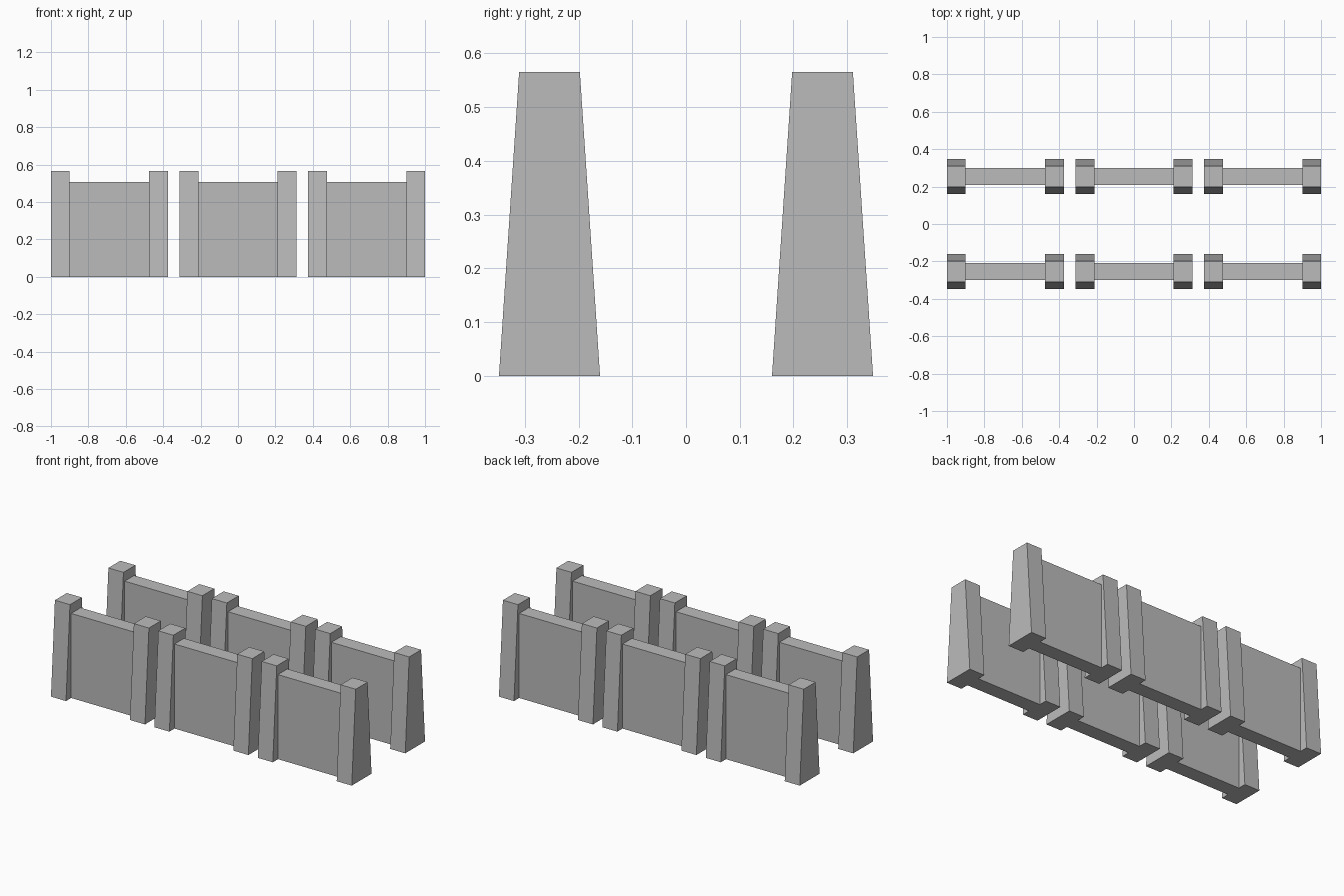
import bpy
import bmesh

if "Cube" in bpy.data.objects:
    bpy.data.objects.remove(bpy.data.objects["Cube"], do_unlink=True)

# One plain stone colour
stone = bpy.data.materials.new("grey stone")
stone.use_nodes = True
colour = (0.5, 0.5, 0.5, 1)
stone.diffuse_color = colour
stone.node_tree.nodes["Principled BSDF"].inputs["Base Color"].default_value = colour

ROW_Y = 0.254
SECTION_X = 0.6875
POST_X = 0.2625
POST_WIDTH = 0.1
POST_HEIGHT = 0.565
POST_DEPTH = 0.188
POST_TOP_DEPTH = 0.113
WALL_HEIGHT = 0.508
WALL_DEPTH = 0.09


def block(name, x, y, width, depth, height, top_depth):
    """Box standing on the ground, tapered front to back towards its top."""
    bm = bmesh.new()
    bmesh.ops.create_cube(bm, size=1)
    for v in bm.verts:
        is_top = v.co.z > 0
        v.co.x *= width
        v.co.y *= top_depth if is_top else depth
        v.co.z = height if is_top else 0
    mesh = bpy.data.meshes.new(name)
    bm.to_mesh(mesh)
    bm.free()
    mesh.materials.append(stone)
    obj = bpy.data.objects.new(name, mesh)
    obj.location = (x, y, 0)
    bpy.context.collection.objects.link(obj)


# Two parallel rows of three sections: a wall panel between tapered posts
for row, side in (("front", -1), ("back", 1)):
    y = side * ROW_Y
    for section, column in (("right", -1), ("middle", 0), ("left", 1)):
        x = column * SECTION_X
        label = f"{row}_{section}"
        block(f"{label}_wall", x, y, 2 * POST_X - POST_WIDTH,
              WALL_DEPTH, WALL_HEIGHT, WALL_DEPTH)
        for end, direction in (("right", -1), ("left", 1)):
            block(f"{label}_{end}_post", x + direction * POST_X, y,
                  POST_WIDTH, POST_DEPTH, POST_HEIGHT, POST_TOP_DEPTH)
